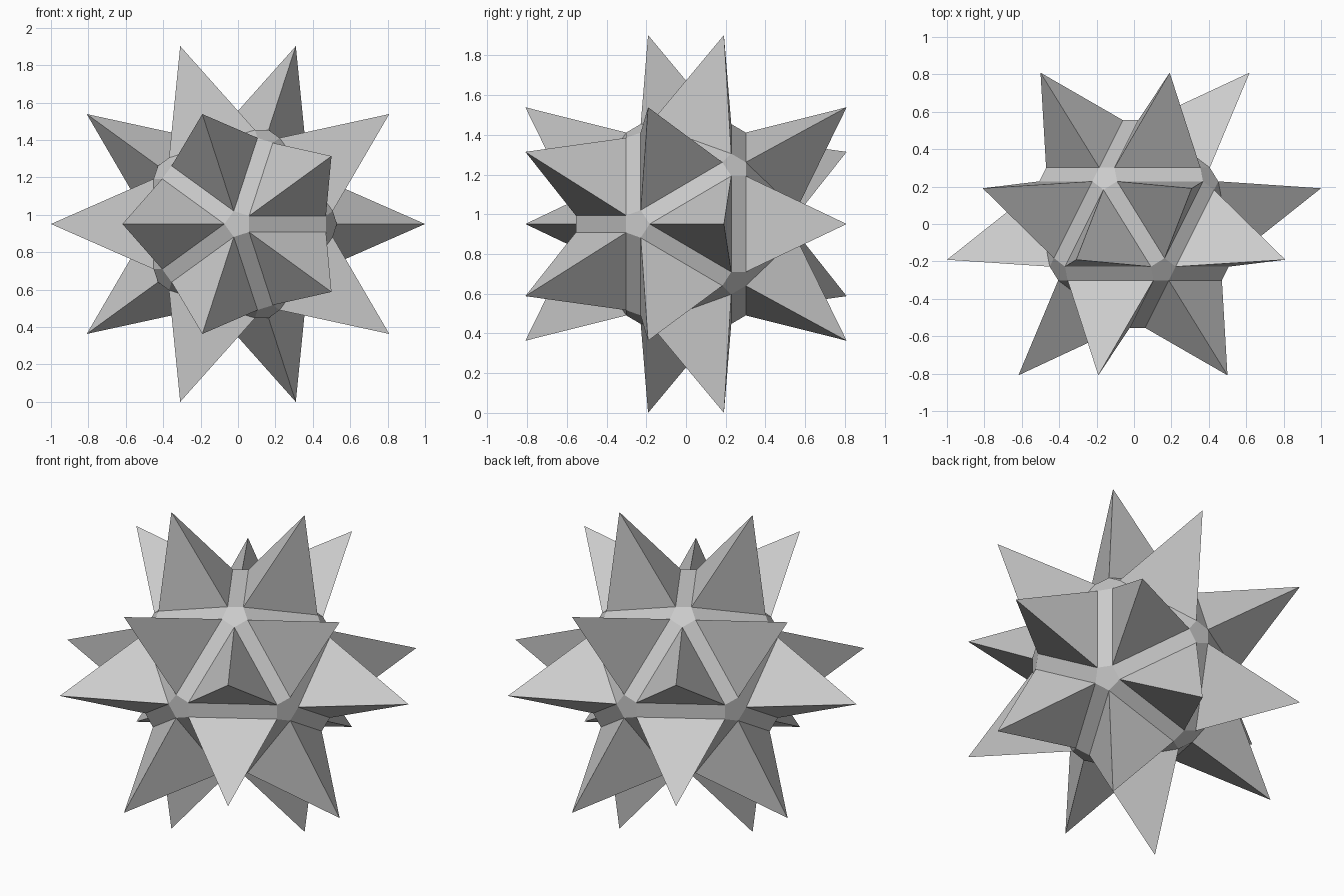
import bpy, bmesh
from math import sin, cos, pi, sqrt
from mathutils import Vector

if "Cube" in bpy.data.objects:
    bpy.data.objects.remove(bpy.data.objects["Cube"])

CENTRE_Z = 0.951     # height of the star's middle
TIP = 1.018          # centre to spike tip
PENT_DIST = 0.555    # centre to small pentagon facets
PENT_RAD = 0.073     # radius of the small pentagons


def ring(y, angle0):
    """Five unit directions around the y axis."""
    r = sqrt(1 - y * y)
    return [Vector((r * cos(angle0 + k * 2 * pi / 5), y, r * sin(angle0 + k * 2 * pi / 5)))
            for k in range(5)]


# Pentagon directions (icosahedron corners) and spike directions (its faces)
pents = [Vector((0, -1, 0))] + ring(-1 / sqrt(5), 0)
pents += [-p for p in pents]
spikes = ring(-0.79465, pi) + ring(-0.18759, pi)
spikes += [-s for s in spikes]

# Core: hull of small pentagons whose corners point at the neighbouring spikes
bm = bmesh.new()
for p in pents:
    for s in spikes:
        if p.dot(s) > 0.7:
            side = (s - p * p.dot(s)).normalized()
            bm.verts.new(p * PENT_DIST + side * PENT_RAD)
bmesh.ops.convex_hull(bm, input=bm.verts[:])
bmesh.ops.dissolve_limit(bm, angle_limit=0.02, verts=bm.verts[:], edges=bm.edges[:])

# Spikes: raise every triangular facet to a point
triangles = [f for f in bm.faces if len(f.verts) == 3]
tips = bmesh.ops.poke(bm, faces=triangles)["verts"]
for v in tips:
    v.co = v.co.normalized() * TIP
bmesh.ops.recalc_face_normals(bm, faces=bm.faces[:])
bmesh.ops.translate(bm, verts=bm.verts[:], vec=(0, 0, CENTRE_Z))

mesh = bpy.data.meshes.new("spiked_star")
bm.to_mesh(mesh)
bm.free()
star = bpy.data.objects.new("spiked_star", mesh)
bpy.context.collection.objects.link(star)
